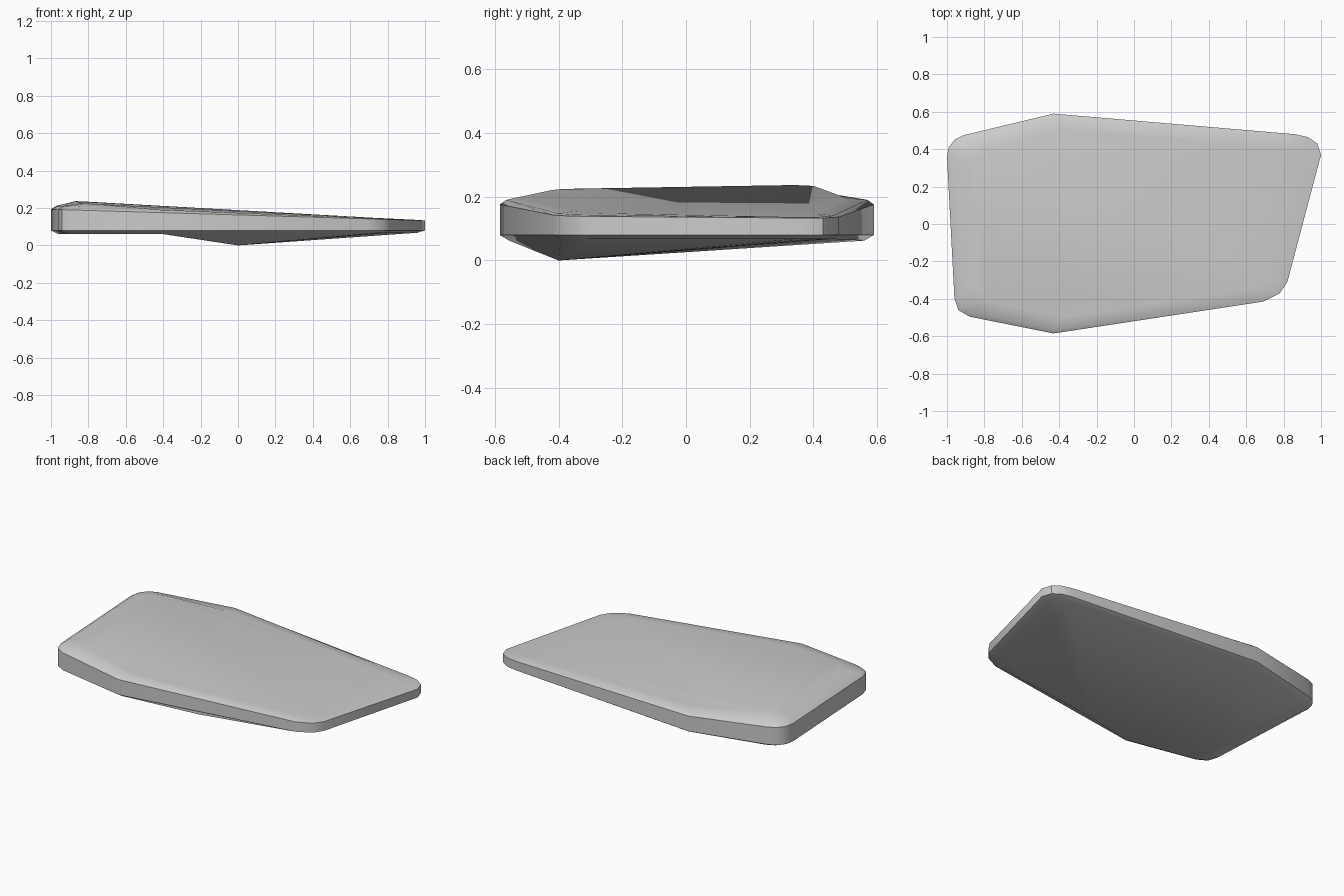
import bpy, bmesh
from math import radians

if "Cube" in bpy.data.objects:
    bpy.data.objects.remove(bpy.data.objects["Cube"])

# Outline seen from above, clockwise from the left back corner
outline = [(-1, .36), (-.99, .41), (-.96, .45), (-.91, .475), (-.43, .59),
           (.86, .48), (.93, .465), (.98, .43), (1, .37),
           (.82, -.31), (.78, -.37), (.69, -.415), (-.43, -.585),
           (-.88, -.495), (-.94, -.46), (-.96, -.40)]
BACK, FRONT = 4, 12          # the shallow bends in the long sides
n = len(outline)
bm = bmesh.new()


def ring(sx, sy, height):
    return [bm.verts.new((x * sx, y * sy, height(i, x, y)))
            for i, (x, y) in enumerate(outline)]


def bridge(a, b):
    for i in range(n):
        j = (i + 1) % n
        bm.faces.new((a[i], a[j], b[j], b[i]))


def top_height(i, x, y):
    drop = .012 if i in (BACK, FRONT) else 0
    return .186 - .046 * x + .012 * max(0, -x) * y - drop


# Stacked rings: underside rim, wall, rounded shoulder, top
rings = [ring(.96, .95, lambda i, x, y: .064 + .004 * x),
         ring(1, 1, lambda i, x, y: .08),
         ring(1, 1, lambda i, x, y: .163 - .03 * x),
         ring(.97, .965, lambda i, x, y: .174 - .038 * x),
         ring(.87, .85, top_height)]
for lower, upper in zip(rings, rings[1:]):
    bridge(lower, upper)
bm.faces.new(rings[-1])

# Underside: flat left part, right part drawn down to one low point
base = rings[0]
low = bm.verts.new((0, -.4, 0))
bm.faces.new(base[FRONT:] + base[:BACK + 1])
for i in range(BACK, FRONT):
    bm.faces.new((base[i], base[i + 1], low))
bm.faces.new((base[FRONT], base[BACK], low))
bmesh.ops.recalc_face_normals(bm, faces=bm.faces)

mesh = bpy.data.meshes.new("stone_slab")
bm.to_mesh(mesh)
bm.free()
slab = bpy.data.objects.new("stone_slab", mesh)
bpy.context.collection.objects.link(slab)
bpy.context.view_layer.objects.active = slab
slab.select_set(True)
bpy.ops.object.shade_smooth_by_angle(angle=radians(35))
